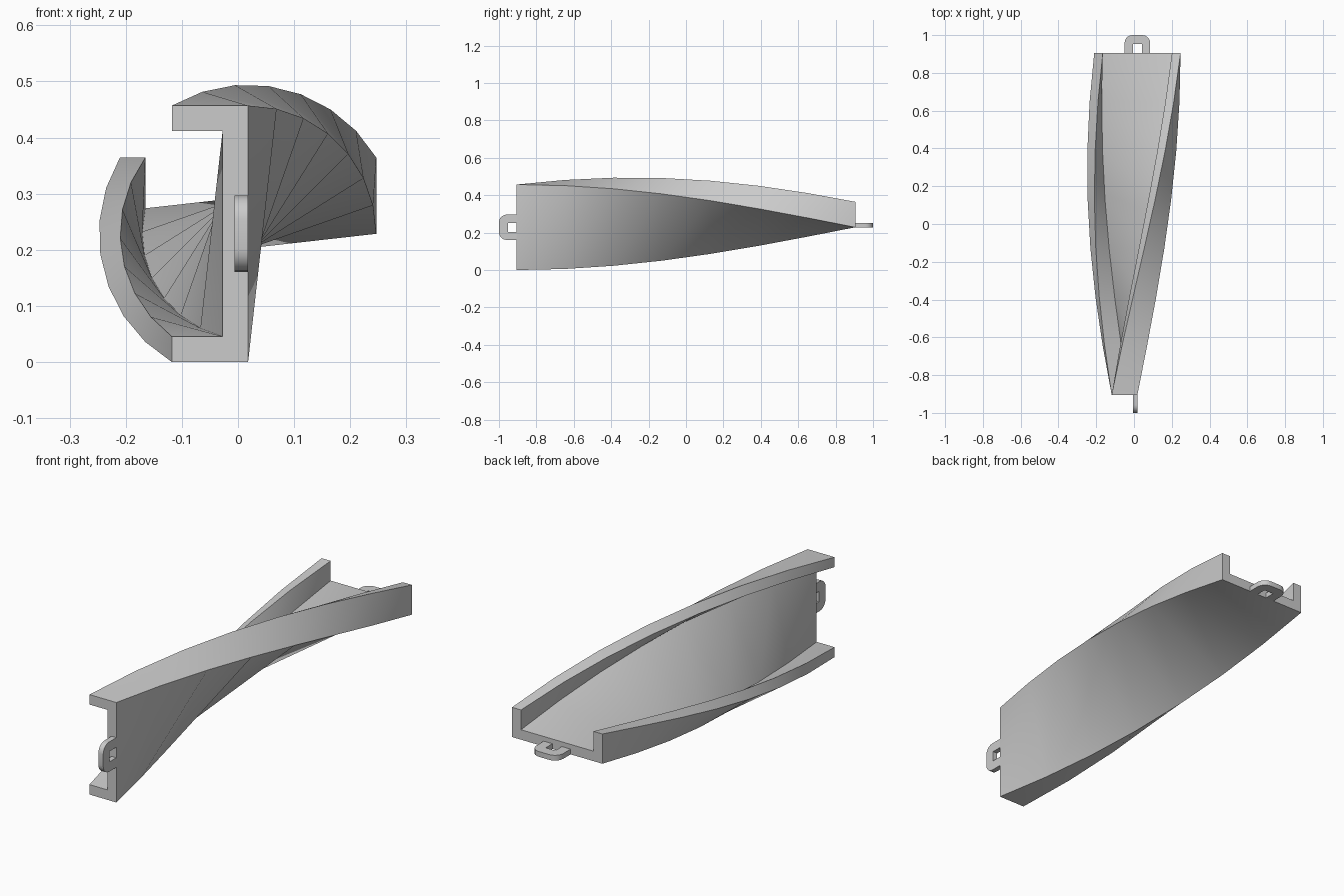
import bpy, bmesh
from math import sin, cos, pi, radians

if "Cube" in bpy.data.objects:
    bpy.data.objects.remove(bpy.data.objects["Cube"])

CX, CZ = 0.018, 0.2285        # twist axis
HALF, DEPTH, WALL = 0.2285, 0.136, 0.0455
END, STEPS = 0.905, 7


def place(u, v, y, a):
    """u = flange direction, v = along the web, turned by a about the axis."""
    return (CX - u * cos(a) + v * sin(a), y, CZ + u * sin(a) + v * cos(a))


def finish(name, bm):
    bmesh.ops.recalc_face_normals(bm, faces=bm.faces)
    me = bpy.data.meshes.new(name)
    bm.to_mesh(me)
    bm.free()
    ob = bpy.data.objects.new(name, me)
    bpy.context.collection.objects.link(ob)
    bpy.ops.object.select_all(action='DESELECT')
    ob.select_set(True)
    bpy.context.view_layer.objects.active = ob
    bpy.ops.object.shade_smooth_by_angle(angle=radians(30))
    return ob


def skin(bm, rings, twisted):
    n = len(rings[0])
    for r, s in zip(rings, rings[1:]):
        for k in range(n):
            j = (k + 1) % n
            if twisted:
                bm.faces.new((r[k], r[j], s[k]))
                bm.faces.new((r[j], s[j], s[k]))
            else:
                bm.faces.new((r[k], r[j], s[j], s[k]))
    bm.faces.new(rings[0])
    bm.faces.new(rings[-1])


# Channel section swept through a quarter turn
low = [(0, -HALF), (DEPTH, -HALF), (DEPTH, WALL - HALF), (WALL, WALL - HALF)]
section = low + [(u, -v) for u, v in reversed(low)]
bm = bmesh.new()
rings = []
for i in range(STEPS + 1):
    t = i / STEPS
    rings.append([bm.verts.new(place(u, v, END * (2 * t - 1), t * pi / 2))
                  for u, v in section])
skin(bm, rings, True)
finish("twisted_channel", bm)


# Flat rounded loop at each end, flush with the outer web face
def end_loop(name, side, a):
    w, length, rad = 0.068, 0.095, 0.042
    half = [(0.024, 0), (w, 0)]
    for i in range(6):
        q = i / 5 * pi / 2
        half.append((w - rad + rad * cos(q), length - rad + rad * sin(q)))
    outline = half + [(-v, r) for v, r in reversed(half)]
    outline += [(-0.024, 0.048), (0.024, 0.048)]
    bm = bmesh.new()
    rings = [[bm.verts.new(place(u, v, side * (END + r), a)) for v, r in outline]
             for u in (0, 0.024)]
    skin(bm, rings, False)
    finish(name, bm)


end_loop("front_loop", -1, 0)
end_loop("back_loop", 1, pi / 2)
